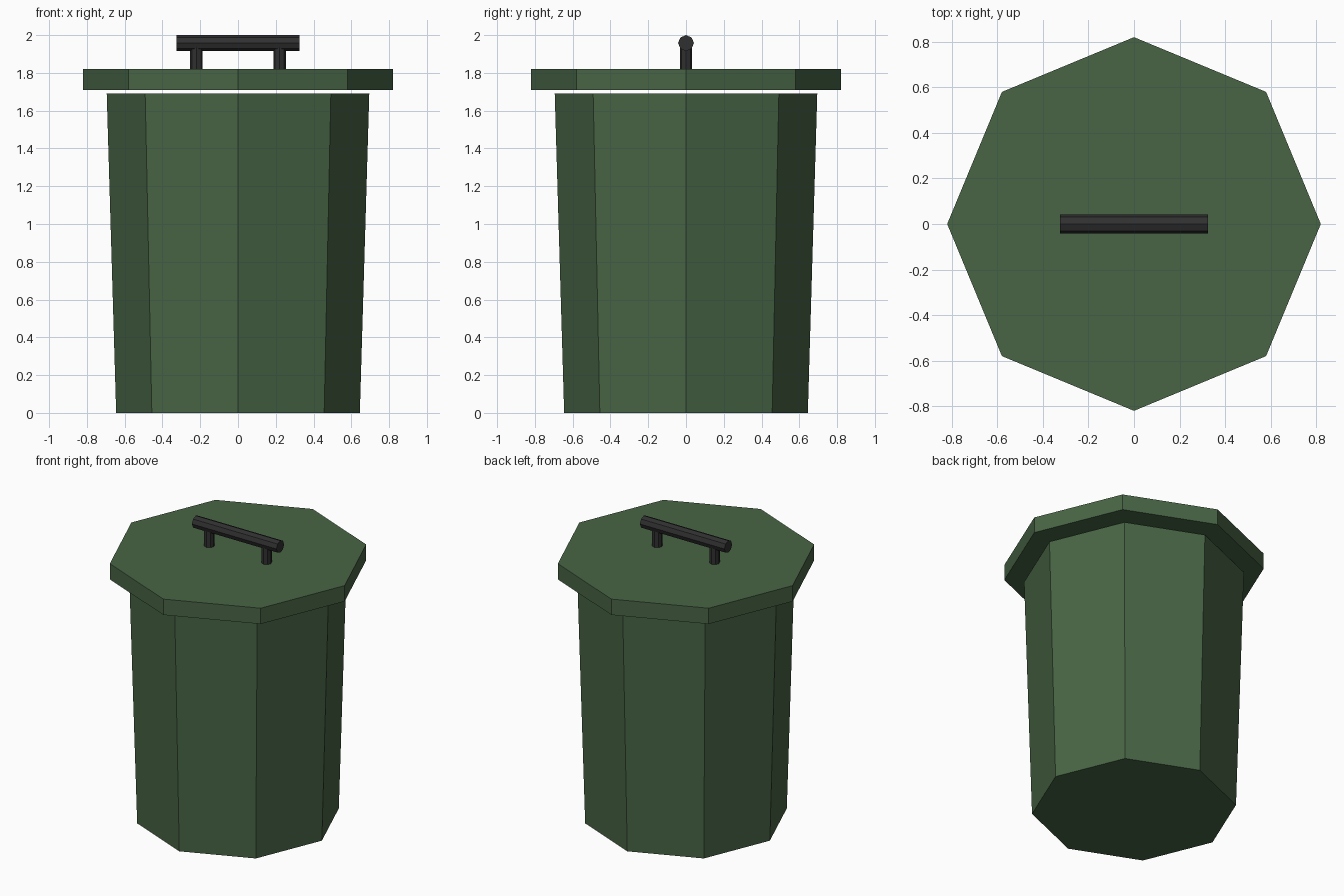
import bpy
import math

if "Cube" in bpy.data.objects:
    bpy.data.objects.remove(bpy.data.objects["Cube"])


def material(name, rgb):
    m = bpy.data.materials.new(name)
    m.diffuse_color = (*rgb, 1.0)
    m.use_nodes = True
    m.node_tree.nodes["Principled BSDF"].inputs["Base Color"].default_value = m.diffuse_color
    return m


def prism(name, r_bottom, r_top, length, centre, mat, rotation=(0, 0, 0)):
    # Flat-shaded eight-sided prism or taper
    bpy.ops.mesh.primitive_cone_add(vertices=8, radius1=r_bottom, radius2=r_top,
                                    depth=length, location=centre, rotation=rotation)
    ob = bpy.context.object
    ob.name = name
    ob.data.materials.append(mat)
    return ob


green = material("bin_green", (0.065, 0.13, 0.06))
dark = material("handle_dark", (0.03, 0.03, 0.03))

# Tapered body and overhanging lid, with a thin gap between them
prism("bin_body", 0.645, 0.695, 1.69, (0, 0, 0.845), green)
prism("lid", 0.82, 0.82, 0.11, (0, 0, 1.765), green)

# Handle: two posts carrying a horizontal bar
for side, x in (("left", -0.22), ("right", 0.22)):
    prism(f"handle_post_{side}", 0.033, 0.033, 0.13, (x, 0, 1.88), dark)
prism("handle_bar", 0.042, 0.042, 0.65, (0, 0, 1.958), dark, (0, math.pi / 2, 0))
